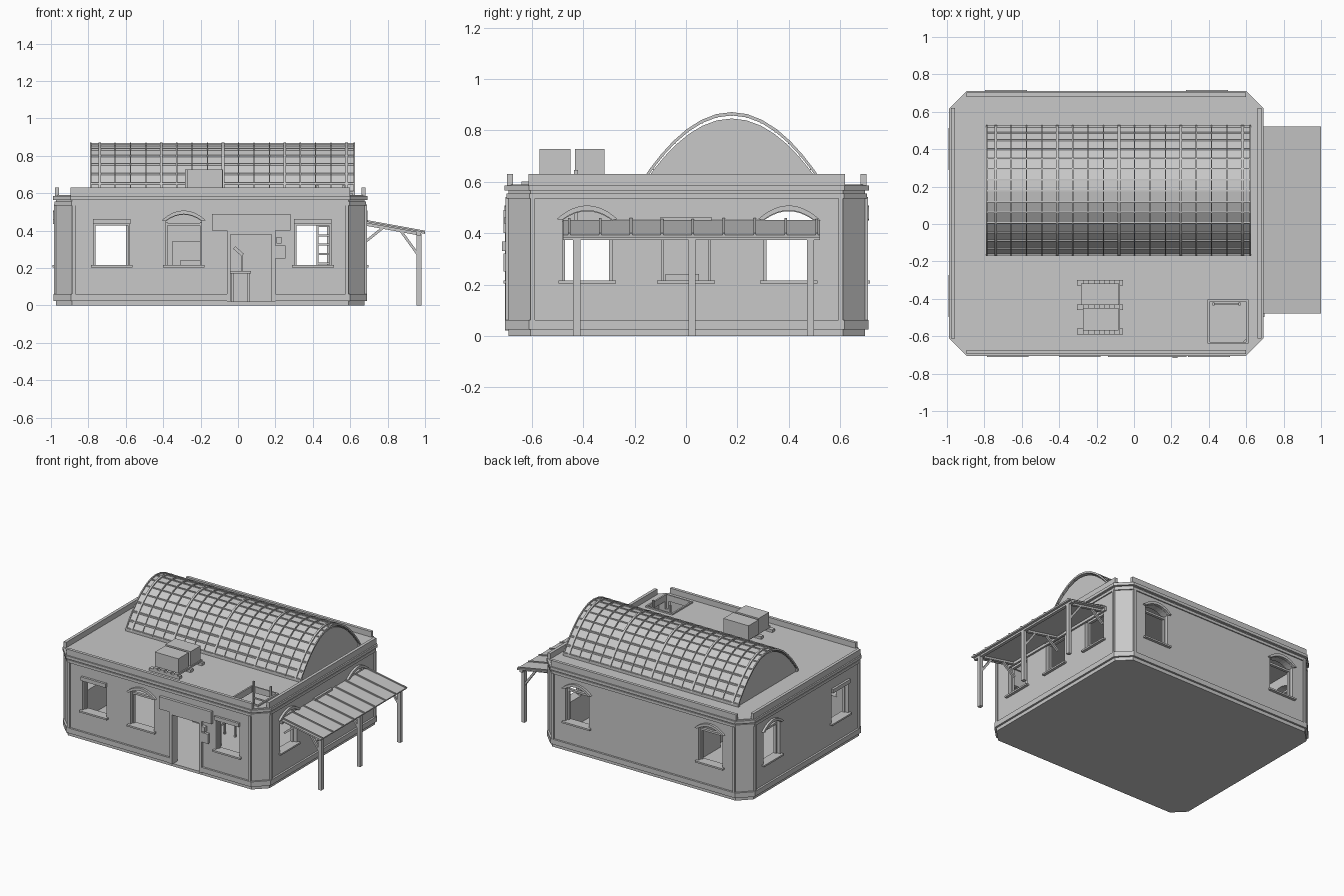
import bpy, bmesh, math

old = bpy.data.objects.get("Cube")
if old:
    bpy.data.objects.remove(old, do_unlink=True)

grey = bpy.data.materials.new("plain_grey")
grey.use_nodes = True
colour = (0.58, 0.58, 0.58, 1)
grey.diffuse_color = colour
grey.node_tree.nodes["Principled BSDF"].inputs["Base Color"].default_value = colour

# Building centre, half sizes and corner cut
CX, CY, HX, HY, CUT = -0.148, 0.003, 0.825, 0.693, 0.085
# Each wall: normal axis, outward sign, position of its face
WALLS = {"front": (1, -1, CY - HY), "back": (1, 1, CY + HY),
         "right": (0, 1, CX + HX), "left": (0, -1, CX - HX)}


def rect(a0, a1, b0, b1):
    return [(a0, b0), (a1, b0), (a1, b1), (a0, b1)]


def box(x0, x1, y0, y1, z0, z1):
    return rect(x0, x1, y0, y1), 2, z0, z1


def octagon(d, z0, z1):
    hx, hy, c = HX + d, HY + d, CUT + d * 0.6
    pts = [(hx, c - hy), (hx, hy - c), (hx - c, hy), (c - hx, hy),
           (-hx, hy - c), (-hx, c - hy), (c - hx, -hy), (hx - c, -hy)]
    return [(CX + x, CY + y) for x, y in pts], 2, z0, z1


def on_wall(side, pts, d0, d1):
    axis, sign, w = WALLS[side]
    lo, hi = sorted((w + sign * d0, w + sign * d1))
    return pts, axis, lo, hi


def arc(u, half, base, rise, n=10):
    # Parabolic arch from right to left, finer towards its feet
    out = []
    for i in range(n + 1):
        t = math.sin(math.radians(60 - 120 * i / n)) / math.sin(math.radians(60))
        out.append((u + half * t, base + rise * (1 - t * t)))
    return out


def bar(p, q, t):
    dx, dz = q[0] - p[0], q[1] - p[1]
    k = t / 2 / math.hypot(dx, dz)
    nx, nz = -dz * k, dx * k
    return [(p[0] + nx, p[1] + nz), (p[0] - nx, p[1] - nz),
            (q[0] - nx, q[1] - nz), (q[0] + nx, q[1] + nz)]


def part(name, prisms):
    """Extrude each flat outline along its axis and join them as one object."""
    bm = bmesh.new()
    for pts, axis, lo, hi in prisms:
        rings = []
        for level in (lo, hi):
            ring = []
            for p in pts:
                co = list(p)
                co.insert(axis, level)
                ring.append(bm.verts.new(co))
            rings.append(ring)
        a, b = rings
        bm.faces.new(a)
        bm.faces.new(b)
        for i in range(len(a)):
            j = (i + 1) % len(a)
            bm.faces.new((a[i], a[j], b[j], b[i]))
    bmesh.ops.recalc_face_normals(bm, faces=bm.faces)
    mesh = bpy.data.meshes.new(name)
    bm.to_mesh(mesh)
    bm.free()
    mesh.materials.append(grey)
    ob = bpy.data.objects.new(name, mesh)
    bpy.context.scene.collection.objects.link(ob)
    return ob


def cut(ob, cutter):
    mod = ob.modifiers.new("cut", "BOOLEAN")
    mod.operation, mod.solver, mod.object = "DIFFERENCE", "EXACT", cutter
    bpy.context.view_layer.update()
    deps = bpy.context.evaluated_depsgraph_get()
    mesh = bpy.data.meshes.new_from_object(ob.evaluated_get(deps))
    ob.modifiers.clear()
    ob.data = mesh
    bpy.data.objects.remove(cutter, do_unlink=True)


# Windows: wall, centre, arched or not
WINDOWS = [("front", -0.675, False), ("front", -0.29, True), ("front", 0.4, False),
           ("back", -0.685, True), ("back", 0.39, True),
           ("right", -0.385, True), ("right", 0.0, False), ("right", 0.4, True),
           ("left", -0.385, False), ("left", 0.4, True)]
W, SILL, HEAD = 0.096, 0.215, 0.435


def opening(u, arched, grow=0.0):
    h = W + grow
    pts = [(u - h, SILL - grow), (u + h, SILL - grow)]
    if arched:
        return pts + arc(u, h, HEAD + 0.015, 0.035 + grow)
    return pts + [(u + h, HEAD + grow), (u - h, HEAD + grow)]


# Hollow body with window, door and hatch openings
body = part("building_body", [octagon(0, 0, 0.59)])
cut(body, part("cavity", [octagon(-0.05, 0.02, 0.555)]))
holes = [on_wall(s, opening(u, a), -0.07, 0.05) for s, u, a in WINDOWS]
holes.append(on_wall("front", rect(-0.04, 0.18, 0.02, 0.38), -0.07, 0.05))
holes.append(box(0.405, 0.6, -0.63, -0.415, 0.5, 0.65))
cut(body, part("openings", holes))

# Base and cornice bands
bands = part("base_and_cornice", [octagon(0.014, 0.025, 0.062),
                                  octagon(0.008, 0.535, 0.555),
                                  octagon(0.016, 0.565, 0.586)])
cut(bands, part("band_core", [octagon(-0.004, -0.1, 0.8)]))
# Keep the doorway clear of the base band
cut(bands, part("door_gap", [box(-0.04, 0.18, -0.8, -0.6, 0.02, 0.3)]))

# Corner strips on every wall, and parapets that stop short of the corners
strips, parapets = [], []
for side, (axis, sign, w) in WALLS.items():
    mid, half = (CX, HX - CUT) if axis == 1 else (CY, HY - CUT)
    for s in (-1, 1):
        a, b = sorted((mid + s * half, mid + s * (half - 0.018)))
        strips.append(on_wall(side, rect(a, b, 0.06, 0.54), -0.005, 0.012))
    run = rect(mid - half - 0.008, mid + half + 0.008, 0.58, 0.63)
    parapets.append(on_wall(side, run, -0.016, 0.006))
part("corner_strips", strips)
part("parapets", parapets)

# Window sills, lintels, hoods and thin inner frames
sills, heads, frames = [], [], []
for side, u, arched in WINDOWS:
    sills.append(on_wall(side, rect(u - 0.112, u + 0.112, 0.203, SILL), -0.04, 0.02))
    if arched:
        ring = arc(u, 0.118, 0.455, 0.053) + arc(u, 0.1, 0.45, 0.038)[::-1]
    else:
        ring = rect(u - 0.1, u + 0.1, HEAD, 0.463)
    heads.append(on_wall(side, ring, -0.005, 0.016))
    for s in (-1, 1):
        a, b = sorted((u + s * W, u + s * (W - 0.01)))
        frames.append(on_wall(side, rect(a, b, SILL, HEAD + 0.01), -0.045, -0.025))
    frames.append(on_wall(side, rect(u - W, u + W, HEAD - 0.008, HEAD + 0.006), -0.045, -0.025))
part("window_sills", sills)
part("window_heads", heads)
part("window_frames", frames)

# Door frame, sign board and wall boxes
part("door_frame", [on_wall("front", r, -0.02, 0.014) for r in (
    rect(-0.06, -0.04, 0.02, 0.4), rect(0.18, 0.2, 0.02, 0.4), rect(-0.04, 0.18, 0.38, 0.4))])
part("sign_board", [on_wall("front", rect(-0.14, 0.28, 0.4, 0.49), -0.005, 0.02)])
part("wall_boxes", [on_wall("front", rect(0.2, 0.255, 0.25, 0.32), -0.005, 0.02),
                    on_wall("front", rect(0.205, 0.232, 0.33, 0.367), -0.005, 0.026)])

# Vaulted skylight: thin shell, arched ribs, long bars and end caps
VY, VZ, N = 0.178, 0.605, 14
X0, X1 = -0.79, 0.625
inner = arc(VY, 0.338, VZ, 0.253, N)
outer = arc(VY, 0.342, VZ, 0.257, N)
crest = arc(VY, 0.35, VZ, 0.266, N)
part("skylight_shell", [(outer + inner[::-1], 0, X0, X1)])
ribs = []
for i in range(17):
    x, w = -0.74 + 0.0825 * i, 0.007 if i % 4 == 0 else 0.003
    ribs.append((crest + inner[::-1], 0, x - w, x + w))
for x in (X0, X1 - 0.008):
    ribs.append((crest + inner[::-1], 0, x, x + 0.008))
part("skylight_ribs", ribs)
part("skylight_bars", [(rect(y - 0.004, y + 0.004, z - 0.006, z + 0.006), 0, X0, X1)
                       for y, z in outer])
cap = arc(VY, 0.334, VZ, 0.241, N) + [(VY - 0.334, 0.585), (VY + 0.334, 0.585)]
part("skylight_end_caps", [(cap, 0, x, x + 0.01) for x in (X0 + 0.01, X1 - 0.02)])
part("skylight_curbs", [box(X0, X1, VY + s * 0.338 - 0.01, VY + s * 0.338 + 0.01, 0.585, 0.612)
                        for s in (-1, 1)])

# Crates on a slatted pallet
part("crates", [box(-0.283, -0.08, -0.432, -0.317, 0.622, 0.727),
                box(-0.272, -0.083, -0.57, -0.45, 0.622, 0.727)])
pallet = [box(-0.305, -0.06, y, y + 0.03, 0.588, 0.61) for y in (-0.59, -0.46, -0.33)]
pallet += [box(x, x + 0.03, -0.59, -0.3, 0.61, 0.622) for x in (-0.27, -0.215, -0.16, -0.105)]
part("pallet", pallet)

# Hatch rim and ladder
part("hatch_rim", [box(0.393, 0.405, -0.64, -0.405, 0.585, 0.6),
                   box(0.6, 0.612, -0.64, -0.405, 0.585, 0.6),
                   box(0.405, 0.6, -0.64, -0.63, 0.585, 0.6),
                   box(0.405, 0.6, -0.415, -0.405, 0.585, 0.6)])
ladder = [box(x, x + 0.01, -0.435, -0.42, 0.02, 0.645) for x in (0.42, 0.56)]
ladder += [box(0.43, 0.56, -0.432, -0.424, z, z + 0.01)
           for z in [0.07 + 0.05 * i for i in range(10)]]
part("ladder", ladder)

# Awning with seams, edge beam, posts and braces
IN, OUT = (0.675, 0.447), (1.0, 0.388)
Y0, Y1 = -0.478, 0.522
part("awning_roof", [(bar(IN, OUT, 0.01), 1, Y0, Y1)])
part("awning_seams", [(bar((0.68, 0.452), (1.0, 0.394), 0.012), 1, y - 0.005, y + 0.005)
                      for y in [-0.455 + 0.1205 * i for i in range(9)]])
part("awning_beams", [box(0.955, 0.978, Y0, Y1, 0.374, 0.39),
                      box(0.675, 0.69, Y0, Y1, 0.42, 0.44)])
posts, braces = [], []
for y in (-0.425, 0.023, 0.485):
    posts.append(box(0.955, 0.98, y - 0.014, y + 0.014, 0, 0.385))
    braces.append((bar((0.868, 0.402), (0.96, 0.275), 0.014), 1, y - 0.008, y + 0.008))
    braces.append((bar((0.675, 0.335), (0.78, 0.42), 0.014), 1, y - 0.008, y + 0.008))
    braces.append((bar((0.675, 0.437), (0.97, 0.383), 0.018), 1, y - 0.01, y + 0.01))
part("awning_posts", posts)
part("awning_braces", braces)

# Simple furniture inside
part("cabinet", [box(-0.35, -0.19, 0.1, 0.3, 0.02, 0.345),
                 box(-0.31, -0.19, -0.08, 0.05, 0.02, 0.24)])
part("table", [box(-0.04, 0.07, -0.3, -0.1, 0.17, 0.185)] + [
    box(x, x + 0.012, y, y + 0.012, 0.02, 0.17) for x in (-0.035, 0.05) for y in (-0.29, -0.12)])
part("table_lamp", [(bar((0.02, 0.185), (0.02, 0.28), 0.01), 1, -0.21, -0.2),
                    (bar((0.025, 0.27), (-0.02, 0.31), 0.018), 1, -0.215, -0.195)])
